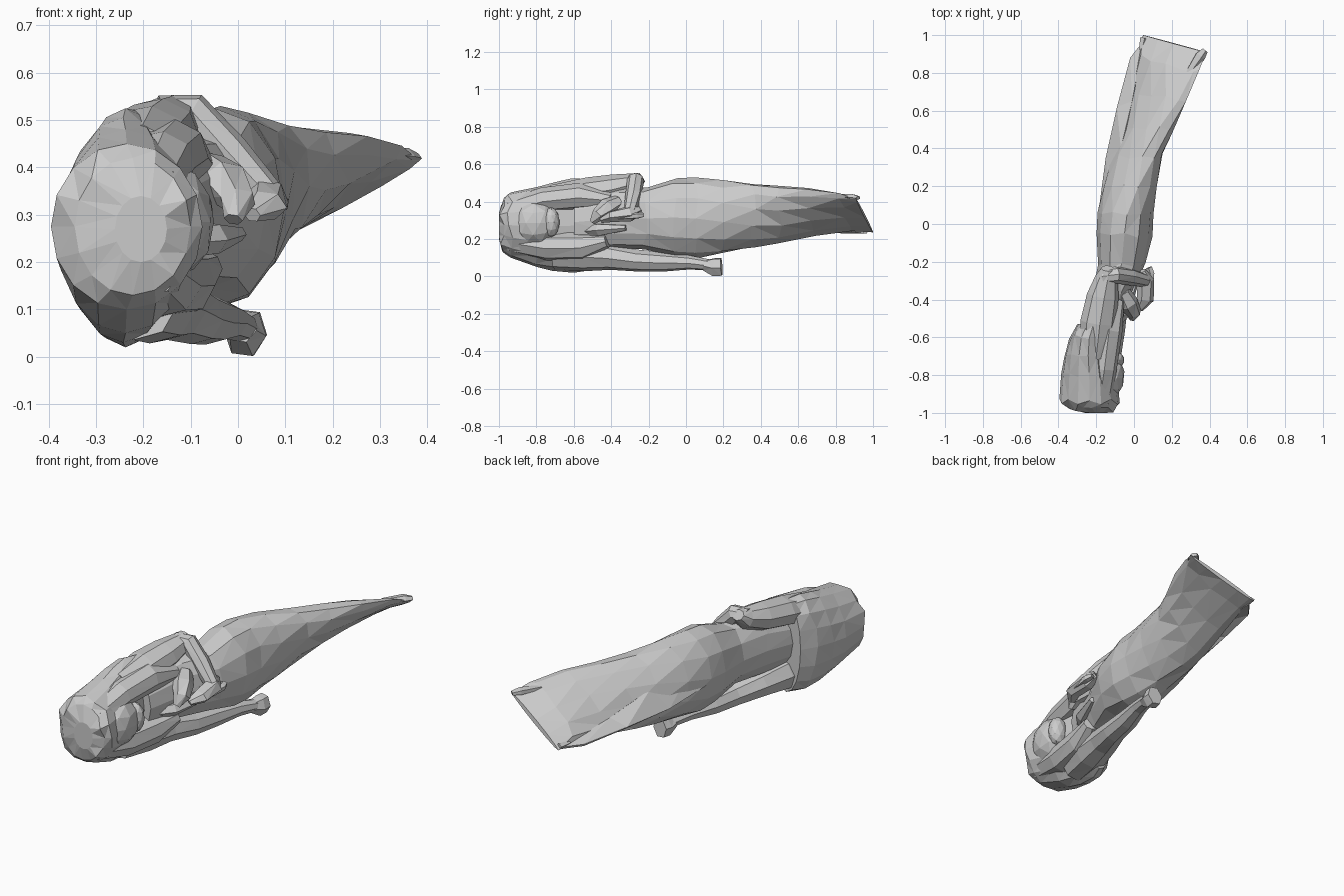
import bpy, bmesh, math, random
from mathutils import Vector

random.seed(4)


def finish(name, bm):
    bmesh.ops.recalc_face_normals(bm, faces=bm.faces)
    bmesh.ops.triangulate(bm, faces=[f for f in bm.faces if len(f.verts) == 4])
    me = bpy.data.meshes.new(name)
    bm.to_mesh(me)
    bm.free()
    ob = bpy.data.objects.new(name, me)
    bpy.context.collection.objects.link(ob)
    return ob


def skin(name, rings):
    bm = bmesh.new()
    vr = [[bm.verts.new(p) for p in r] for r in rings]
    n = len(vr[0])
    for a, b in zip(vr, vr[1:]):
        for i in range(n):
            j = (i + 1) % n
            bm.faces.new((a[i], a[j], b[j], b[i]))
    bm.faces.new(vr[0])
    bm.faces.new(vr[-1])
    return finish(name, bm)


def body_loft(name, secs, n=12, jit=0.005):
    """Sections: x, y, z, long radius, short radius, tilt, end slant."""
    rings = []
    for k, (x, y, z, a, b, t, s) in enumerate(secs):
        t = math.radians(t)
        u = Vector((math.cos(t), s, math.sin(t)))
        v = Vector((-math.sin(t), 0, math.cos(t)))
        ring = []
        for i in range(n):
            w = 2 * math.pi * i / n
            p = Vector((x, y, z)) + u * a * math.cos(w) + v * b * math.sin(w)
            p.y += random.uniform(-jit, jit) * (0 < k < len(secs) - 1) * 3
            ring.append(p)
        rings.append(ring)
    return skin(name, rings)


def limb(name, pts, n=8):
    """Tube through x, y, z, radius, flattening points."""
    ps = [Vector(p[:3]) for p in pts]
    rings = []
    for k, p in enumerate(pts):
        d = (ps[min(k + 1, len(ps) - 1)] - ps[max(k - 1, 0)]).normalized()
        side = d.cross(Vector((0.15, 0.1, 1))).normalized()
        up = side.cross(d)
        rings.append([ps[k] + side * p[3] * math.cos(w) + up * p[3] * p[4] * math.sin(w)
                      for w in (2 * math.pi * i / n for i in range(n))])
    return skin(name, rings)


def blob(name, c, r, rot=0):
    bm = bmesh.new()
    bmesh.ops.create_icosphere(bm, subdivisions=2, radius=1)
    for v in bm.verts:
        x, y, z = (v.co[i] * r[i] for i in range(3))
        v.co = (c[0] + x * math.cos(rot) - y * math.sin(rot),
                c[1] + x * math.sin(rot) + y * math.cos(rot), c[2] + z)
    return finish(name, bm)


# torso, hips and skirt that flattens into a tilted blade
body_loft("torso_and_skirt", [
    (-.18, -.60, .29, .13, .09, 90, 0),
    (-.12, -.38, .31, .16, .10, 90, 0),
    (-.065, -.22, .31, .165, .125, 90, 0),
    (-.05, -.06, .315, .21, .148, 90, 0),
    (-.045, .06, .315, .215, .148, 88, 0),
    (-.02, .20, .32, .20, .14, 78, 0),
    (.02, .36, .325, .185, .115, 62, 0),
    (.065, .50, .33, .188, .09, 50, 0),
    (.13, .68, .345, .188, .06, 40, -.1),
    (.185, .85, .345, .19, .035, 32, -.2),
    (.215, .955, .325, .19, .012, 28, -.24)])

# loose skirt hem behind
bm = bmesh.new()
top = [(-.12, .08, .42), (-.07, .40, .36), (-.01, .65, .29), (.05, .97, .24)]
low = [(-.19, .05, .30), (-.15, .35, .26), (-.09, .62, .25), (-.02, .88, .24)]
vt = [bm.verts.new(p) for p in top]
vl = [bm.verts.new(p) for p in low]
for i in range(3):
    bm.faces.new((vt[i], vt[i + 1], vl[i + 1], vl[i]))
hem = finish("skirt_back_hem", bm)
mod = hem.modifiers.new("thickness", "SOLIDIFY")
mod.thickness = .012

# turned corners of the hem
limb("hem_corner_upper", [(.29, .80, .43, .02, .5), (.35, .89, .425, .03, .6), (.375, .92, .42, .018, .6)], 5)
limb("hem_corner_lower", [(.04, .92, .25, .015, .5), (.055, .985, .25, .022, .6)], 4)

# hair covering the head, ending behind the shoulders
hair = [(-1.0, -.26, -.15, .20, .34), (-.985, -.345, -.10, .13, .42),
        (-.94, -.395, -.075, .10, .45), (-.80, -.385, -.09, .05, .48),
        (-.70, -.37, -.115, .03, .505), (-.60, -.345, -.13, .02, .525),
        (-.53, -.30, -.13, .03, .52)]
body_loft("hair_mantle", [((a + b) / 2, y, (c + d) / 2, (d - c) / 2, (b - a) / 2, 90, 0)
                          for y, a, b, c, d in hair], 16)

# face
blob("face", (-.135, -.81, .285), (.085, .125, .12), -.1)
blob("chin", (-.10, -.72, .29), (.05, .045, .08))

# locks framing the face, blended into the hair
limb("upper_lock", [(-.19, -.94, .36, .07, .8), (-.165, -.76, .41, .075, .9),
                    (-.14, -.56, .43, .08, .9), (-.09, -.40, .41, .04, .9)])
limb("lower_lock", [(-.19, -.94, .19, .07, .9), (-.16, -.74, .16, .085, .9),
                    (-.12, -.55, .16, .075, 1), (-.07, -.42, .19, .04, .9)])

# raised arm: wide sleeve, bent elbow, forearm across the chest
limb("upper_sleeve", [(-.21, -.70, .42, .08, .9), (-.19, -.52, .455, .095, .8),
                      (-.165, -.38, .475, .085, .85), (-.145, -.28, .50, .06, .9),
                      (-.14, -.235, .53, .035, .8)])
limb("forearm", [(-.17, -.28, .52, .04, .8), (-.10, -.27, .515, .045, 1),
                 (-.02, -.28, .43, .045, 1), (.06, -.30, .345, .035, 1)])
limb("hand", [(.04, -.25, .36, .025, .8), (.06, -.30, .335, .048, .9),
              (.06, -.40, .32, .045, .7), (.03, -.45, .30, .02, .8)], 6)
limb("fingers", [(.08, -.23, .33, .018, .8), (.09, -.26, .325, .02, .9), (.08, -.38, .32, .018, 1)], 5)
limb("second_hand", [(-.06, -.36, .40, .04, .9), (-.03, -.42, .37, .055, .9),
                     (-.0, -.47, .33, .04, .9), (-.01, -.50, .29, .02, .9)], 6)

# cloth fold at the chest
limb("chest_fold", [(-.14, -.56, .24, .03, 1), (-.06, -.46, .25, .045, .8),
                    (-.0, -.32, .26, .02, .8)], 6)

# lower sleeve and arm lying on the ground side, with a small hand
limb("resting_arm", [(-.21, -.70, .12, .085, 1), (-.175, -.54, .115, .092, .95),
                     (-.14, -.40, .105, .078, .9), (-.09, -.26, .085, .062, .95),
                     (-.06, -.12, .078, .055, .95),
                     (-.02, .02, .075, .042, .9), (.01, .12, .062, .034, .9)])
limb("resting_hand", [(.005, .10, .06, .035, .9), (.015, .15, .05, .046, 1.15),
                      (.02, .19, .052, .042, 1.25)], 6)
